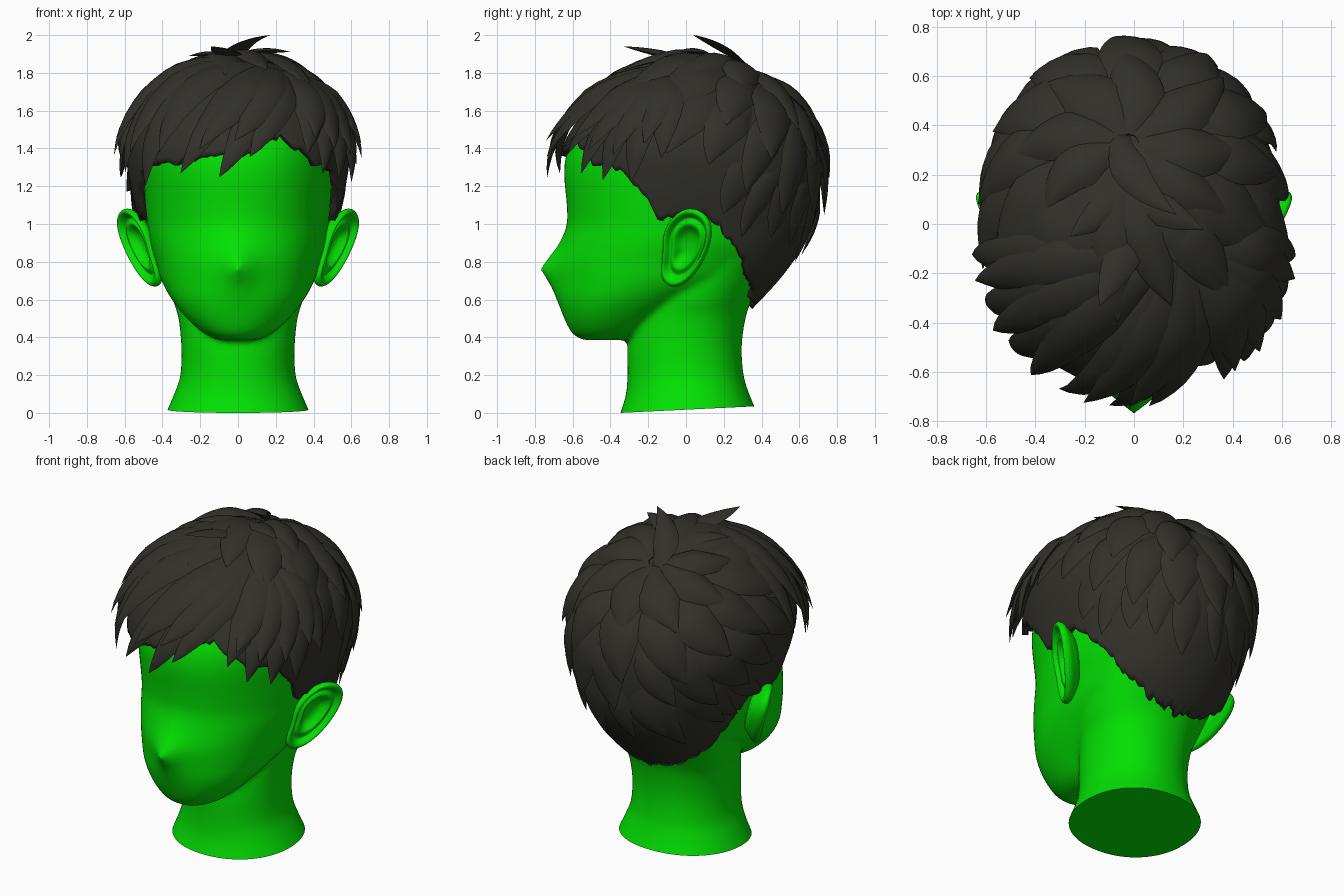
import bpy, bmesh, random
from math import sin, cos, pi, copysign
from mathutils import Vector
from mathutils.bvhtree import BVHTree

random.seed(4)
old = bpy.data.objects.get("Cube")
if old:
    bpy.data.objects.remove(old)


def material(name, rgb):
    m = bpy.data.materials.new(name)
    m.use_nodes = True
    m.diffuse_color = (*rgb, 1)
    bsdf = next(n for n in m.node_tree.nodes if n.type == 'BSDF_PRINCIPLED')
    bsdf.inputs["Base Color"].default_value = (*rgb, 1)
    return m


SKIN = material("bright green", (0.001, 0.75, 0.001))
HAIR = material("dark brown black", (0.031, 0.03, 0.023))


def finish(bm, name, mat, angle=0.9):
    bmesh.ops.recalc_face_normals(bm, faces=bm.faces)
    me = bpy.data.meshes.new(name)
    bm.to_mesh(me)
    bm.free()
    me.materials.append(mat)
    me.shade_smooth()
    me.set_sharp_from_angle(angle=angle)
    ob = bpy.data.objects.new(name, me)
    bpy.context.collection.objects.link(ob)
    return ob


def skin_rings(bm, rings, caps=(True, True)):
    """Bridge closed rings of points into a tube."""
    rows = [[bm.verts.new(p) for p in ring] for ring in rings]
    n = len(rows[0])
    for a, b in zip(rows, rows[1:]):
        for j in range(n):
            k = (j + 1) % n
            bm.faces.new((a[j], a[k], b[k], b[j]))
    for row, wanted in zip((rows[0], rows[-1]), caps):
        if wanted:
            bm.faces.new(row)


def spline(table, u):
    n = len(table)
    i = int(min(u, n - 1 - 1e-6))
    f = u - i
    rows = [table[max(0, min(n - 1, i + k))] for k in (-1, 0, 1, 2)]
    return [b + 0.5 * f * (c - a + f * (2*a - 5*b + 4*c - d + f * (3*b - a - 3*c + d)))
            for a, b, c, d in zip(*rows)]


def section(table, u, phi):
    """Point on a rounded cross-section; phi = 0 is the front."""
    z, front, back, w = spline(table, u)
    s, c = (copysign(abs(v) ** 0.94, v) for v in (sin(phi), cos(phi)))
    return Vector((w * s, (front + back) / 2 - (back - front) / 2 * c, z))


def loft(bm, table, per=5, cols=64, shape=lambda p: p):
    top = len(table) - 1
    skin_rings(bm, [[shape(section(table, r / per, 2 * pi * j / cols)) for j in range(cols)]
                    for r in range(top * per + 1)])


# Cross-sections: height, front y, back y, half width
NECK = [(-.1, -.38, .40, .41), (0, -.347, .375, .38), (.1, -.318, .335, .338),
        (.2, -.31, .305, .305), (.35, -.31, .295, .30), (.5, -.29, .315, .315),
        (.6, -.25, .35, .345), (.7, -.2, .41, .365), (.8, -.15, .46, .39)]
SKULL = [(.385, -.54, -.30, .10), (.42, -.60, -.20, .18), (.5, -.64, -.08, .27),
         (.6, -.665, .12, .35), (.7, -.67, .37, .405), (.8, -.67, .51, .435),
         (.9, -.645, .59, .465), (1, -.625, .64, .48), (1.1, -.63, .66, .49),
         (1.3, -.645, .65, .50), (1.45, -.60, .62, .49), (1.6, -.48, .54, .44),
         (1.75, -.27, .37, .29), (1.82, -.08, .2, .13)]
SCALP = [(.55, -.30, .35, .28), (.7, -.5, .49, .43), (.85, -.6, .60, .49),
         (1, -.64, .675, .52), (1.2, -.665, .71, .57), (1.4, -.655, .7, .59),
         (1.58, -.55, .62, .53), (1.72, -.41, .48, .41), (1.82, -.24, .32, .27),
         (1.87, -.08, .16, .12), (1.88, .03, .05, .01)]

# Head and neck, fused into one smooth surface


def add_nose(p):
    if p.y < -.3:
        r = (p.x / .085) ** 2 + ((p.z - .76) / .11) ** 2
        p.y -= .103 * 2.718 ** -(r ** .65)
    return p


bm = bmesh.new()
loft(bm, SKULL, shape=add_nose)
loft(bm, NECK)
head = finish(bm, "head_and_neck", SKIN)
remesh = head.modifiers.new("fuse", 'REMESH')
remesh.mode = 'VOXEL'
remesh.voxel_size = .016
remesh.use_smooth_shade = True
soften = head.modifiers.new("soften", 'SMOOTH')
soften.factor = .5
soften.iterations = 8

# Slightly tilted block that trims the base of the neck flat
bm = bmesh.new()
bmesh.ops.create_cube(bm, size=1)
for v in bm.verts:
    v.co.z = -.3 if v.co.z < 0 else .017 + .049 * 2 * v.co.y
    v.co.x, v.co.y = v.co.x * 2, v.co.y * 2
trim = finish(bm, "neck_trim_helper", SKIN, 0)
trim.data.shade_flat()
trim.hide_render = True
trim.hide_viewport = True
cut = head.modifiers.new("flat base", 'BOOLEAN')
cut.operation = 'DIFFERENCE'
cut.object = trim

# Ears: an outline in y, z with a rim, fold and bowl swept inward
OUTLINE = [(.03, 1.09), (.1, 1.06), (.14, .99), (.125, .88), (.065, .75), (-.02, .665),
           (-.1, .66), (-.14, .73), (-.12, .83), (-.125, .94), (-.09, 1.02), (-.03, 1.075)]
RIM = [(.05, -.05), (.3, -.045), (.45, -.02), (.56, .005), (.66, -.01), (.74, -.02),
       (.83, .012), (.92, .022), (1, .005), (.98, -.025), (.8, -.05), (.55, -.10)]
for side, label in ((1, "left_ear"), (-1, "right_ear")):
    bm = bmesh.new()
    rings = []
    for scale, out in RIM:
        ring = []
        for oy, oz in OUTLINE:
            y, z = oy * scale, .89 + (oz - .89) * scale
            x = .53 + .57 * y + .25 * (z - .88)
            ring.append((side * (x + .85 * out), y - .45 * out, z - .1 * out))
        rings.append(ring)
    skin_rings(bm, rings)
    ear = finish(bm, label, SKIN, pi)
    ear.modifiers.new("round", 'SUBSURF').levels = 2
    ear.modifiers["round"].render_levels = 2

# Close-cropped hair with a ragged hairline
HAIRLINE = [(0, 1.38), (.5, 1.33), (.85, 1.31), (1.02, 1.29), (1.22, 1.17), (1.33, 1.02),
            (1.5, 1.03), (1.68, 1.05), (2, .87), (2.25, .72), (2.6, .61), (pi, .56)]


def hairline(phi):
    parting = .14 * max(0, 1 - abs(phi - .4) / .35)
    phi = min(phi, 2 * pi - phi)
    for (a, za), (b, zb) in zip(HAIRLINE, HAIRLINE[1:]):
        if phi <= b:
            return za + (zb - za) * (phi - a) / (b - a) + parting
    return HAIRLINE[-1][1]


def level(z):
    lo, hi = 0, len(SCALP) - 1
    for _ in range(24):
        mid = (lo + hi) / 2
        lo, hi = (mid, hi) if spline(SCALP, mid)[0] < z else (lo, mid)
    return lo


COLS, ROWS = 160, 40
starts = [level(hairline(2 * pi * j / COLS) + random.uniform(-.018, .018)) for j in range(COLS)]
bm = bmesh.new()
skin_rings(bm, [[section(SCALP, s + (len(SCALP) - 1 - s) * r / ROWS, 2 * pi * j / COLS)
                 for j, s in enumerate(starts)] for r in range(ROWS + 1)], (False, True))
cropped = finish(bm, "cropped_hair", HAIR)
thick = cropped.modifiers.new("thickness", 'SOLIDIFY')
thick.thickness = .035
thick.offset = -1

# Guide surface that the locks lie on
bm = bmesh.new()
loft(bm, SCALP)
bmesh.ops.recalc_face_normals(bm, faces=bm.faces)
guide = BVHTree.FromBMesh(bm)
bm.free()
CENTRE = Vector((0, .05, 1.2))
LENS = [(-1, 0), (-.75, .5), (-.4, .85), (0, 1), (.4, .85), (.75, .5), (1, 0), (0, -.6)]
STEPS = 12


def strand(bm, pts, normals, width, depth):
    """Leaf-shaped lock with a domed cross-section and pointed tip."""
    rings = []
    for i, (p, n) in enumerate(zip(pts, normals)):
        t = i / STEPS
        k = max(.02, min(1, .4 + 1.5 * t) * (1 - t ** 3))
        along = pts[min(i + 1, STEPS)] - pts[max(i - 1, 0)]
        across = along.cross(n).normalized()
        rings.append([p + across * a * width * k + n * b * depth * k for a, b in LENS])
    skin_rings(bm, rings)


def lock(bm, root, tip, width, depth, lift, bow=.04):
    pts, normals = [], []
    for i in range(STEPS + 1):
        t = i / STEPS
        d = (root.lerp(tip, t) - CENTRE).normalized()
        hit, n = guide.ray_cast(CENTRE, d)[:2]
        n = (n + d).normalized()
        sway = (tip - root).cross(n).normalized() * bow * sin(pi * t)
        rise = lift * min(1, 2 * t) + (.015 + lift) * t ** 3
        pts.append(hit + sway + n * (rise - .015 * (1 - t)))
        normals.append(n)
    strand(bm, pts, normals, width, depth)


def around_whorl(az, th):
    pole, fwd = Vector((-.03, .407, .914)), Vector((0, -.914, .407))
    return CENTRE + pole * cos(th) + (fwd * cos(az) + Vector((1, 0, 0)) * sin(az)) * sin(th)


# Layers of locks: name, count, start and end angle from whorl, front gap, width, depth, lift
LAYERS = [("nape_locks", 11, 1.1, 1.78, 1.9, .09, .022, .004),
          ("side_and_back_locks", 13, .7, 1.42, .9, .125, .035, .014),
          ("middle_locks", 11, .35, 1.12, .6, .135, .045, .018),
          ("crown_locks", 7, .06, .74, .9, .125, .055, .014)]
for name, count, th0, th1, gap, width, depth, lift in LAYERS:
    bm = bmesh.new()
    for i in range(count):
        az = gap + (2 * pi - 2 * gap) * (i + .5) / count + random.uniform(-.07, .07)
        end = th1 + random.uniform(-.1, .1)
        lock(bm, around_whorl(az, th0), around_whorl(az + .06 - .25 * sin(az), end),
             width * random.uniform(.9, 1.15), depth, lift)
    finish(bm, name, HAIR)

# Long locks swept forward over the top
bm = bmesh.new()
for x, y, z in [(-.5, -.2, 1.55), (-.42, -.38, 1.53), (-.24, -.42, 1.62), (-.06, -.36, 1.74),
                (.14, -.3, 1.77), (.32, -.25, 1.68), (.46, -.1, 1.6)]:
    lock(bm, Vector((-.03 + .2 * x, .24, 1.83)), Vector((x, y, z)), .115, .04, .018, .03)
finish(bm, "top_locks", HAIR)

# Fringe, swept away from a parting on the left
RIGHT_TIPS = [(-.62, -.12, 1.37), (-.55, -.3, 1.28), (-.44, -.45, 1.21), (-.27, -.6, 1.27),
              (-.09, -.68, 1.25), (.06, -.68, 1.35)]
LEFT_TIPS = [(.33, -.57, 1.36), (.4, -.5, 1.27), (.48, -.4, 1.24), (.55, -.27, 1.23),
             (.6, -.12, 1.35)]
for name, tips, root_x in (("right_fringe", RIGHT_TIPS, .2), ("left_fringe", LEFT_TIPS, .15)):
    bm = bmesh.new()
    tips = [Vector(t) for t in tips]
    upper = [(a + b) / 2 + Vector((0, 0, .12)) for a, b in zip(tips, tips[1:])]
    for group, lift in ((tips, .03), (upper, .04)):
        for tip in group:
            root = Vector((root_x + .22 * tip.x, -.14, 1.83))
            lock(bm, root, tip, .115, .04, lift, .06 if tip.x < -.3 else -.05)
    finish(bm, name, HAIR)

# Loose tufts standing up at the crown
TUFTS = [((-.05, .36, 1.8), (-.07, .2, 1.94), (.17, .04, 2), .08),
         ((-.02, .14, 1.86), (.1, .05, 1.93), (.28, -.02, 1.91), .075),
         ((.02, 0, 1.87), (-.06, -.15, 1.9), (-.14, -.33, 1.94), .08),
         ((-.02, .15, 1.86), (-.12, .05, 1.91), (-.26, -.05, 1.89), .075)]
bm = bmesh.new()
for a, b, c, width in TUFTS:
    a, b, c = Vector(a), Vector(b), Vector(c)
    pts = [a.lerp(b, i / STEPS).lerp(b.lerp(c, i / STEPS), i / STEPS) for i in range(STEPS + 1)]
    strand(bm, pts, [Vector((0, .1, 1)).normalized()] * len(pts), width, .025)
finish(bm, "crown_tufts", HAIR)
